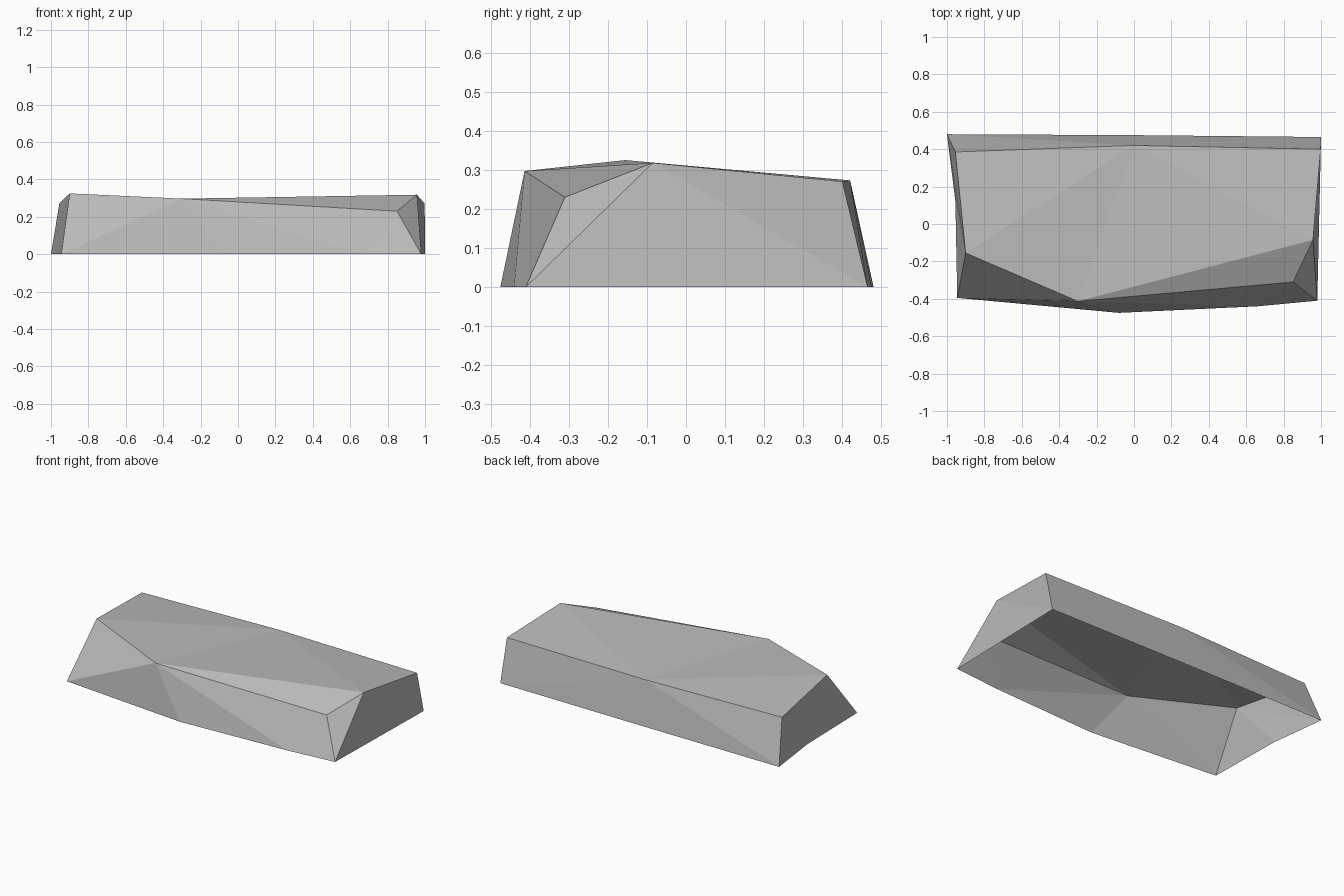
import bpy
import bmesh
from mathutils import Vector

# Remove the default cube only
cube = bpy.data.objects.get("Cube")
if cube:
    bpy.data.objects.remove(cube, do_unlink=True)

# Single stone colour
stone = bpy.data.materials.new("stone grey")
stone.use_nodes = True
grey = (0.5, 0.5, 0.5, 1.0)
stone.diffuse_color = grey
stone.node_tree.nodes["Principled BSDF"].inputs["Base Color"].default_value = grey

# Ground outline, counter-clockwise from the front right corner
ground = {
    "front_right": (0.98, -0.41),
    "back_right": (1.0, 0.465),
    "back_middle": (0.0, 0.475),
    "back_left": (-1.0, 0.48),
    "side_left": (-0.955, 0.12),
    "front_left": (-0.945, -0.395),
    "front_middle": (-0.08, -0.475),
    "front_bend": (0.66, -0.44),
}

# Corners of the chipped upper surface
crown = {
    "peak_left": (-0.9, -0.155, 0.325),
    "rim_left": (-0.955, 0.385, 0.272),
    "rim_middle": (0.0, 0.42, 0.273),
    "rim_right": (0.998, 0.4, 0.27),
    "peak_right": (0.957, -0.085, 0.318),
    "chip": (0.85, -0.31, 0.23),
    "brow": (-0.3, -0.413, 0.297),
}

# Each facet group is a fan: its hub followed by the corners around it
fans = [
    # upper surface
    "rim_middle rim_left peak_left brow peak_right rim_right",
    # chipped front right shoulder
    "chip peak_right brow front_bend front_right peak_right",
    # front wall
    "brow peak_left front_left front_middle front_bend",
    # left end
    "peak_left rim_left back_left side_left front_left",
    # right end
    "peak_right front_right back_right rim_right",
    # back wall
    "rim_middle rim_right back_right back_middle back_left rim_left",
]

bm = bmesh.new()
verts = {name: bm.verts.new((x, y, 0)) for name, (x, y) in ground.items()}
verts.update({name: bm.verts.new(co) for name, co in crown.items()})
for fan in fans:
    hub, *ring = fan.split()
    for first, second in zip(ring, ring[1:]):
        bm.faces.new((verts[hub], verts[first], verts[second]))

# Point every facet away from the middle of the open-bottomed shell
core = Vector((0, 0, 0.1))
bm.normal_update()
for face in bm.faces:
    if face.normal.dot(face.calc_center_median() - core) < 0:
        face.normal_flip()

mesh = bpy.data.meshes.new("rock_slab")
bm.to_mesh(mesh)
bm.free()
mesh.materials.append(stone)
rock = bpy.data.objects.new("rock_slab", mesh)
bpy.context.collection.objects.link(rock)
